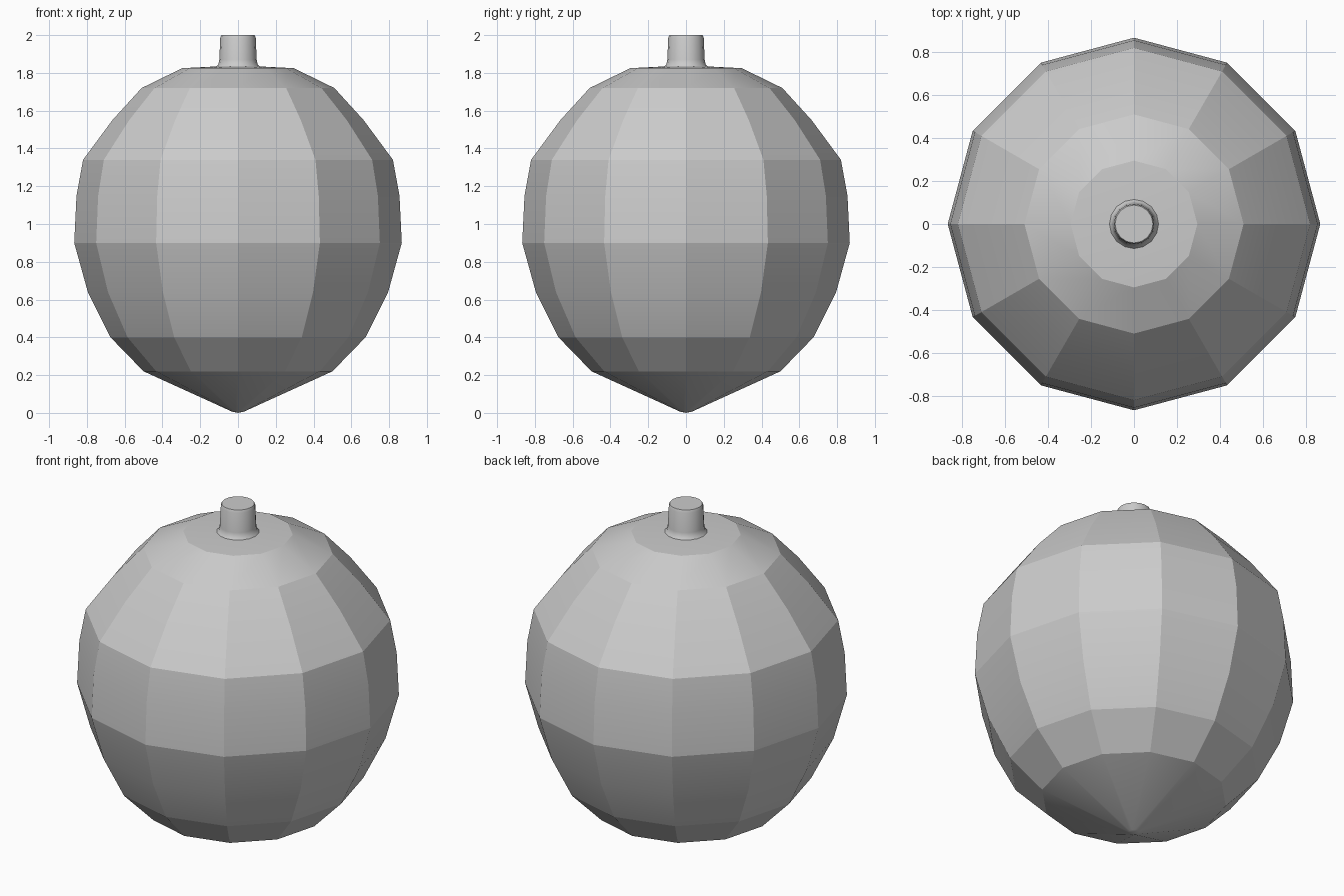
import bpy, bmesh, math

if "Cube" in bpy.data.objects:
    bpy.data.objects.remove(bpy.data.objects["Cube"])

grey = bpy.data.materials.new("plain_grey")
grey.diffuse_color = (0.6, 0.6, 0.6, 1)
grey.use_nodes = True
grey.node_tree.nodes["Principled BSDF"].inputs["Base Color"].default_value = grey.diffuse_color


def lathe(name, profile, sides, smooth_angle):
    """Spin (radius, height) points around z; radius 0 makes a pole."""
    bm = bmesh.new()
    rings = []
    for r, z in profile:
        if r == 0:
            rings.append([bm.verts.new((0, 0, z))])
        else:
            rings.append([bm.verts.new((r * math.cos(2 * math.pi * i / sides),
                                        r * math.sin(2 * math.pi * i / sides), z))
                          for i in range(sides)])
    for a, b in zip(rings, rings[1:]):
        for i in range(sides):
            j = (i + 1) % sides
            quad = [a[i % len(a)], a[j % len(a)], b[j % len(b)], b[i % len(b)]]
            bm.faces.new(list(dict.fromkeys(quad)))
    bmesh.ops.recalc_face_normals(bm, faces=bm.faces)
    mesh = bpy.data.meshes.new(name)
    bm.to_mesh(mesh)
    bm.free()
    mesh.materials.append(grey)
    obj = bpy.data.objects.new(name, mesh)
    bpy.context.collection.objects.link(obj)
    bpy.ops.object.select_all(action='DESELECT')
    obj.select_set(True)
    bpy.context.view_layer.objects.active = obj
    bpy.ops.object.shade_smooth_by_angle(angle=math.radians(smooth_angle))
    return obj


# Faceted twelve-sided body, pointed at the bottom and flattened on top
lathe("fruit_body", [
    (0, 0), (0.03, 0.006), (0.50, 0.22), (0.675, 0.40), (0.795, 0.64),
    (0.867, 0.90), (0.855, 1.15), (0.82, 1.34), (0.665, 1.55),
    (0.51, 1.72), (0.295, 1.825), (0, 1.84)], 12, 14)

# Short rounded stem with a slightly flared foot
lathe("stem", [
    (0, 1.80), (0.118, 1.83), (0.104, 1.845), (0.099, 1.87),
    (0.094, 1.985), (0.088, 2.0), (0, 2.0)], 16, 50)
